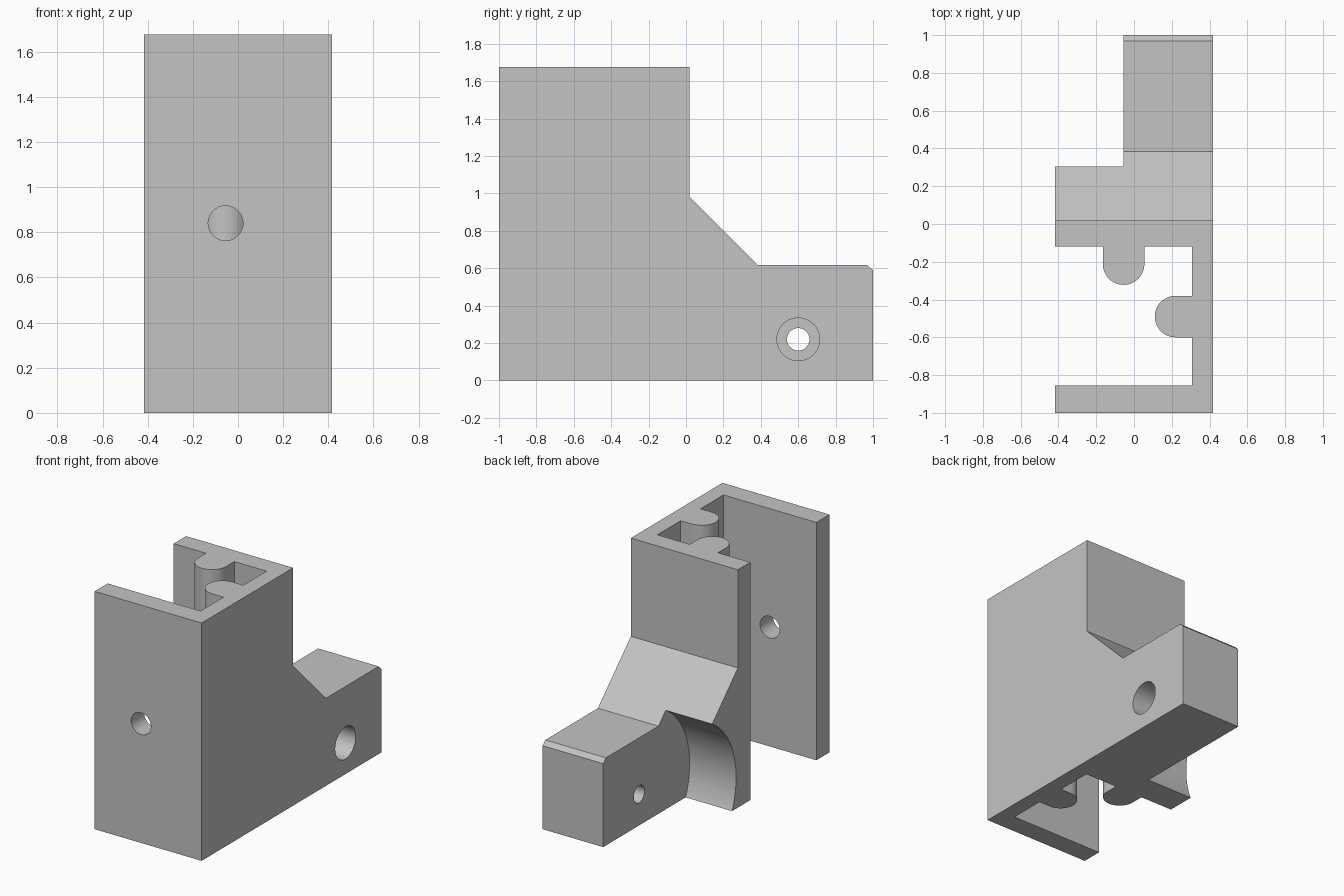
import bpy, bmesh
from math import sin, cos, pi, radians
from mathutils import Vector, Matrix

cube = bpy.data.objects.get("Cube")
if cube:
    bpy.data.objects.remove(cube, do_unlink=True)

grey = bpy.data.materials.new("plain grey")
grey.use_nodes = True
colour = (0.55, 0.55, 0.55, 1)
grey.diffuse_color = colour
grey.node_tree.nodes["Principled BSDF"].inputs["Base Color"].default_value = colour

HALF = 0.417          # half width in x
FOOT_X = -0.055       # inner side of the foot
PIN = (0.6, 0.22)     # pivot hole, y and z


def finish(name, bm):
    bmesh.ops.recalc_face_normals(bm, faces=bm.faces)
    mesh = bpy.data.meshes.new(name)
    bm.to_mesh(mesh)
    bm.free()
    mesh.materials.append(grey)
    obj = bpy.data.objects.new(name, mesh)
    bpy.context.collection.objects.link(obj)
    return obj


def prism(name, points, direction):
    """Extrude a closed outline of 3D points."""
    bm = bmesh.new()
    face = bm.faces.new([bm.verts.new(p) for p in points])
    out = bmesh.ops.extrude_face_region(bm, geom=[face])
    moved = [v for v in out["geom"] if isinstance(v, bmesh.types.BMVert)]
    bmesh.ops.translate(bm, verts=moved, vec=Vector(direction))
    return finish(name, bm)


def rod(name, centre, radius, length, axis):
    bm = bmesh.new()
    turn = Matrix.Rotation(pi / 2, 4, "Y" if axis == "x" else "X")
    bmesh.ops.create_cone(bm, cap_ends=True, segments=64, radius1=radius,
                          radius2=radius, depth=length,
                          matrix=Matrix.Translation(centre) @ turn)
    return finish(name, bm)


def arc(cx, cy, radius, start, steps=24):
    """Clockwise half circle, in plan."""
    return [(cx + radius * cos(start - pi * i / steps),
             cy + radius * sin(start - pi * i / steps)) for i in range(steps + 1)]


# Bracket: side silhouette with gusset, foot and chamfered toe
side = [(-1, 0), (1, 0), (1, 0.588), (0.97, 0.617), (0.385, 0.617),
        (0.018, 0.983), (0.018, 1.675), (-1, 1.675)]
bracket = prism("bracket", [(-HALF, y, z) for y, z in side], (2 * HALF, 0, 0))

# Channel open at one side, with two round-nosed ribs left standing in it
plan = [(-0.7, -0.855), (0.307, -0.855), (0.307, -0.6)]
plan += list(reversed(arc(0.22, -0.49, 0.11, 3 * pi / 2)))[::-1]
plan += [(0.307, -0.38), (0.307, -0.12), (0.055, -0.12)]
plan += arc(FOOT_X, -0.212, 0.11, 0)
plan += [(-0.165, -0.12), (-0.7, -0.12)]
cutters = [prism("channel_cutter", [(x, y, -0.2) for x, y in plan], (0, 0, 2.2))]

# Round clearance beside the foot, pivot hole, counterbore and front wall hole
cutters += [
    rod("clearance_cutter", (FOOT_X - 0.5, *PIN), 0.562, 1, "x"),
    rod("pivot_hole_cutter", (0.2, *PIN), 0.06, 1, "x"),
    rod("counterbore_cutter", (HALF + 0.2, *PIN), 0.114, 1, "x"),
    rod("front_hole_cutter", (FOOT_X, -0.93, 0.84), 0.077, 0.4, "y"),
]

bpy.ops.object.select_all(action="DESELECT")
bpy.context.view_layer.objects.active = bracket
bracket.select_set(True)
for cutter in cutters:
    cutter.hide_render = True
    cut = bracket.modifiers.new(cutter.name, "BOOLEAN")
    cut.operation = "DIFFERENCE"
    cut.solver = "EXACT"
    cut.object = cutter
    bpy.ops.object.modifier_apply(modifier=cut.name)
for cutter in cutters:
    bpy.data.objects.remove(cutter, do_unlink=True)

bpy.ops.object.shade_smooth_by_angle(angle=radians(30))
